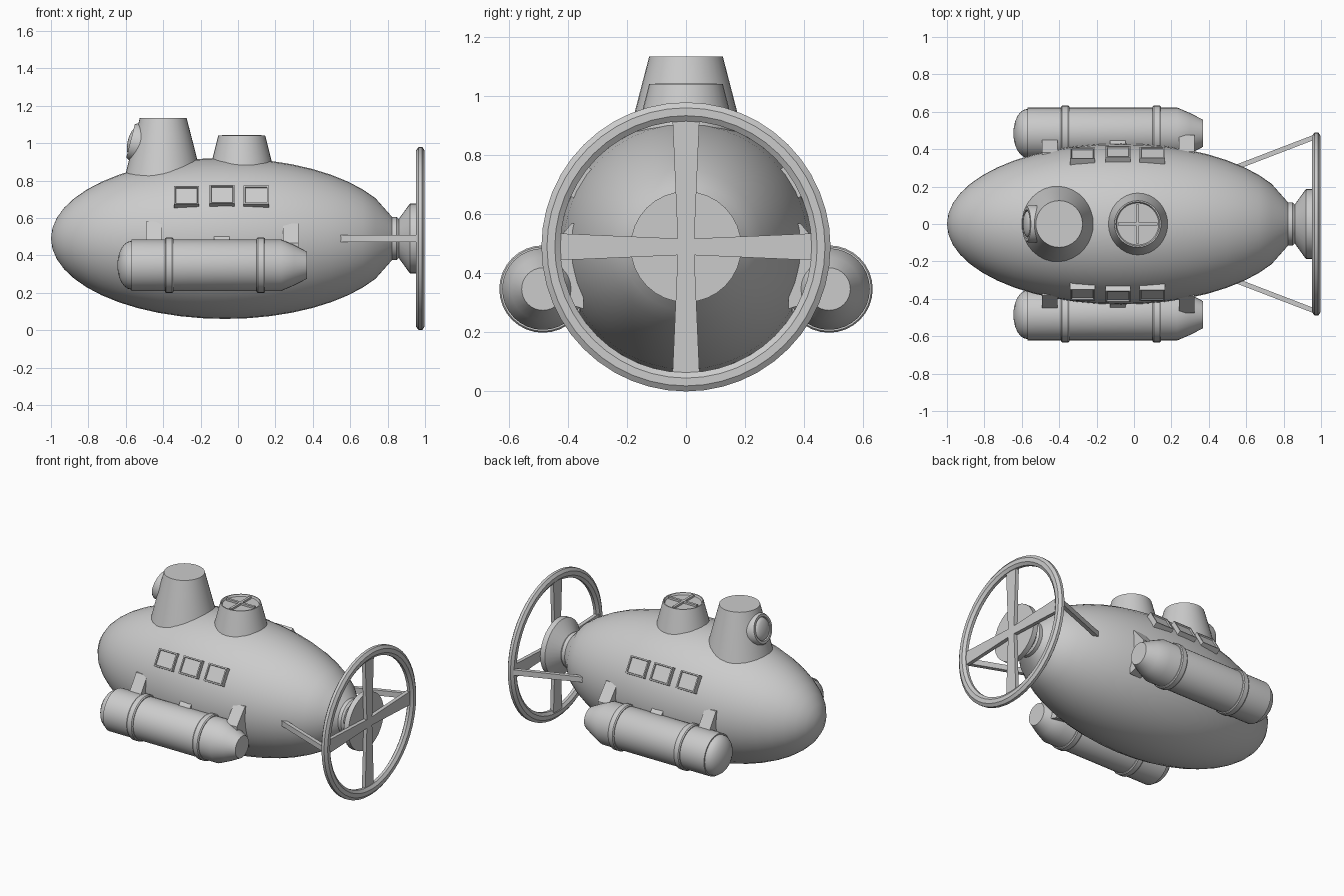
import bpy, bmesh
from math import pi, sin, cos, sqrt, radians, atan2
from mathutils import Matrix, Vector

if "Cube" in bpy.data.objects:
    bpy.data.objects.remove(bpy.data.objects["Cube"])

ZC = 0.49                                  # height of the hull axis
ALONG_X = Matrix.Rotation(pi / 2, 4, 'Y')  # turns a lathe axis from z to x


def finish(name, bm, mat=Matrix(), angle=35):
    bmesh.ops.remove_doubles(bm, verts=bm.verts, dist=1e-5)
    bmesh.ops.transform(bm, matrix=mat, verts=bm.verts)
    bmesh.ops.recalc_face_normals(bm, faces=bm.faces)
    me = bpy.data.meshes.new(name)
    bm.to_mesh(me)
    bm.free()
    ob = bpy.data.objects.new(name, me)
    bpy.context.collection.objects.link(ob)
    bpy.ops.object.select_all(action='DESELECT')
    ob.select_set(True)
    bpy.context.view_layer.objects.active = ob
    bpy.ops.object.shade_smooth_by_angle(angle=radians(angle))
    return ob


def lathe(name, pts, mat, seg=32):
    """Revolve (distance along axis, radius) points."""
    bm = bmesh.new()
    vs = [bm.verts.new((r, 0, h)) for h, r in pts]
    es = [bm.edges.new(p) for p in zip(vs, vs[1:])]
    bmesh.ops.spin(bm, geom=vs + es, cent=(0, 0, 0), axis=(0, 0, 1),
                   angle=2 * pi, steps=seg)
    bmesh.ops.dissolve_degenerate(bm, dist=1e-5, edges=bm.edges)
    return finish(name, bm, mat)


def prism(name, poly, depth, mat):
    """Extrude a local xy polygon by depth, centred on local z."""
    bm = bmesh.new()
    f = bm.faces.new([bm.verts.new((x, y, -depth / 2)) for x, y in poly])
    ext = bmesh.ops.extrude_face_region(bm, geom=[f])['geom']
    bmesh.ops.translate(bm, vec=(0, 0, depth),
                        verts=[g for g in ext if isinstance(g, bmesh.types.BMVert)])
    if f.is_valid is False or len(bm.faces) < len(poly) + 2:
        bm.faces.new([v for v in bm.verts if v.co.z < 0])
    return finish(name, bm, mat, 20)


def rect(w, h):
    return [(-w / 2, -h / 2), (w / 2, -h / 2), (w / 2, h / 2), (-w / 2, h / 2)]


def at(x, y, z):
    return Matrix.Translation((x, y, z))


def hull_r(x):
    return 0.43 * sqrt(max(0, 1 - ((x + 0.07) / 0.93) ** 2))


# Hull
xs = [-0.07 - 0.93 * cos(pi * i / 24) for i in range(21)] + [0.83]
xs = sorted(x for x in xs if x <= 0.83)
hull = [(x, hull_r(x)) for x in xs]
hull[0] = (-1, 0)
lathe("hull", hull + [(0.83, 0)], at(0, 0, ZC) @ ALONG_X, 40)

# Tail cone
lathe("tail_cone", [(0.8, 0), (0.8, 0.115), (0.848, 0.115), (0.86, 0.105),
                    (0.92, 0.188), (0.955, 0.188), (0.955, 0)],
      at(0, 0, ZC) @ ALONG_X)

# Propeller guard ring and four tapered spokes
ring = [(0.975 + 0.023 * cos(k * pi / 4 + pi / 8) / cos(pi / 8),
         0.458 + 0.032 * sin(k * pi / 4 + pi / 8) / cos(pi / 8)) for k in range(8)]
lathe("guard_ring", ring + ring[:1], at(0, 0, ZC) @ ALONG_X, 48)
for k in range(4):
    prism(f"spoke_{k}", [(0, -0.027), (0.44, -0.046), (0.44, 0.046), (0, 0.027)], 0.025,
          at(0.968, 0, ZC) @ Matrix.Rotation(k * pi / 2, 4, 'X') @
          Matrix(((0, 0, 1, 0), (1, 0, 0, 0), (0, 1, 0, 0), (0, 0, 0, 1))))

# Front tower with its round porthole
lathe("tower", [(0.78, 0.216), (0.85, 0.198), (0.95, 0.173), (1.05, 0.147),
                (1.135, 0.125), (1.135, 0)], at(-0.40, 0, 0))
facing = Vector((-0.97, 0, 0.25)).to_track_quat('Z', 'Y').to_matrix().to_4x4()
port = [(-0.08, 0.1), (0.005, 0.1), (0.018, 0.092), (0.018, 0.076), (0.008, 0.072)]
port += [(0.008 + 0.025 * sin(a * pi / 8), 0.072 * cos(a * pi / 8)) for a in (1, 2, 3)]
lathe("tower_porthole", port + [(0.033, 0)], at(-0.557, 0, 1.007) @ facing)

# Rear hatch with a cross handle
lathe("hatch", [(0.84, 0.176), (0.92, 0.156), (1.042, 0.125), (1.042, 0.118),
                (1.03, 0.112), (1.03, 0)], at(0.02, 0, 0))
for k in (0, 1):
    prism(f"hatch_bar_{k}", rect(0.21, 0.016), 0.02,
          at(0.02, 0, 1.033) @ Matrix.Rotation(k * pi / 2, 4, 'Z'))

for s, side in ((-1, "front"), (1, "back")):
    # Hull windows: bevelled frame with a sunken pane
    for i, x in enumerate((-0.275, -0.085, 0.097)):
        tilt = radians(31.5)
        r = hull_r(x)
        n = Vector((0, s * cos(tilt), sin(tilt)))
        up = Vector((0, -s * sin(tilt), cos(tilt)))
        m = Matrix((up.cross(n), up, n)).transposed().to_4x4()
        m.translation = Vector((x, 0, ZC)) + n * r
        bm = bmesh.new()
        bmesh.ops.create_cube(bm, size=1, matrix=Matrix.Diagonal((0.135, 0.115, 0.05, 1)))
        bm.faces.ensure_lookup_table()
        face = max(bm.faces, key=lambda f: f.calc_center_median().z)
        bmesh.ops.inset_individual(bm, faces=[face], thickness=0.012)
        bmesh.ops.inset_individual(bm, faces=[face], thickness=0.003, depth=-0.008)
        finish(f"window_{side}_{i}", bm, m, 20)

    # Ballast tank with two straps
    tm = at(0, s * 0.485, 0.347) @ ALONG_X
    dome = [(-0.57 - 0.075 * cos(a * pi / 12), 0.13 * sin(a * pi / 12)) for a in range(7)]
    dome[0] = (-0.645, 0)
    lathe(f"tank_{side}", dome + [(-0.57, 0.138), (0.23, 0.138), (0.30, 0.108),
                                  (0.37, 0.072), (0.37, 0)], tm)
    for i, x in enumerate((-0.368, 0.122)):
        lathe(f"tank_strap_{side}_{i}",
              [(x - 0.023, 0.13), (x - 0.023, 0.143), (x - 0.016, 0.148),
               (x + 0.016, 0.148), (x + 0.023, 0.143), (x + 0.023, 0.13)], tm)

    # Brackets between tank and hull
    yz = Matrix(((0, 0, 1, 0), (s, 0, 0, 0), (0, 1, 0, 0), (0, 0, 0, 1)))
    for i, (x, top, out) in enumerate(((-0.45, 0.58, 0.46), (-0.088, 0.51, 0.46),
                                       (0.283, 0.57, 0.475))):
        y = hull_r(x) - 0.02
        prism(f"bracket_{side}_{i}", [(y - 0.03, 0.28), (out, 0.32), (out, 0.465),
                                      (y + 0.01, top), (y - 0.03, top)],
              0.083, at(x, 0, 0) @ yz)

    # Strut from hull to guard ring
    a, b = Vector((0.55, s * 0.305, ZC)), Vector((0.972, s * 0.467, ZC))
    d = b - a
    mid = (a + b) / 2
    prism(f"guard_strut_{side}", rect(d.length, 0.026), 0.036,
          at(*mid) @ Matrix.Rotation(atan2(d.y, d.x), 4, 'Z'))
